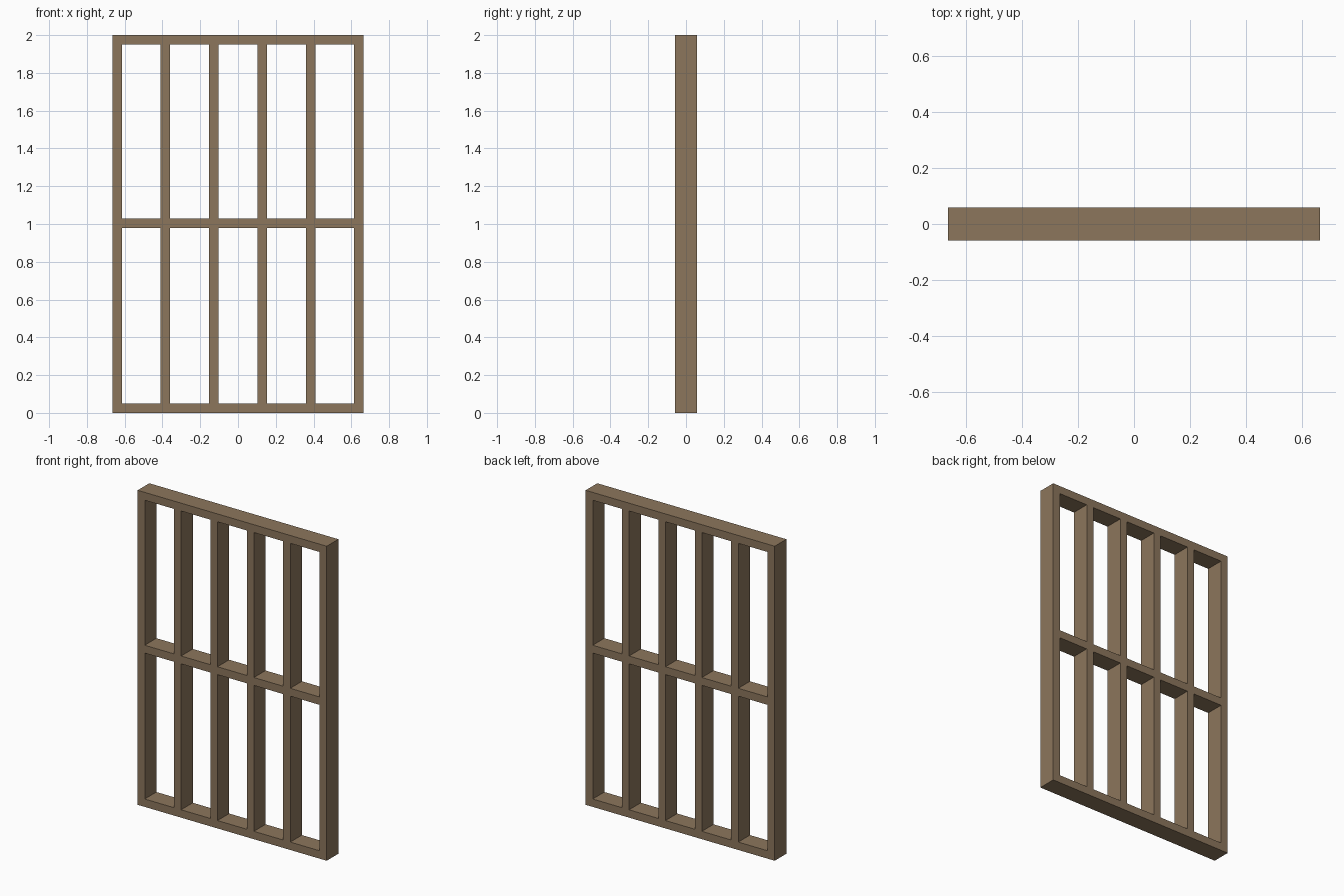
import bpy, bmesh

if "Cube" in bpy.data.objects:
    bpy.data.objects.remove(bpy.data.objects["Cube"])

HALF_W, HEIGHT, DEPTH, BAR = 0.665, 2.0, 0.117, 0.05
MID_Z = 1.003          # centre of the middle rail
BAYS = 5               # openings per row

wood = bpy.data.materials.new("brown wood")
wood.diffuse_color = (0.262, 0.181, 0.107, 1)
wood.use_nodes = True
wood.node_tree.nodes["Principled BSDF"].inputs["Base Color"].default_value = wood.diffuse_color

# Bar edges: each consecutive pair bounds one upright or one rail
pitch = (2 * HALF_W - BAR) / BAYS
xs = [v for i in range(BAYS + 1)
      for v in (-HALF_W + i * pitch, -HALF_W + i * pitch + BAR)]
zs = [v for z in (BAR / 2, MID_Z, HEIGHT - BAR / 2)
      for v in (z - BAR / 2, z + BAR / 2)]

# Front sheet of the lattice, leaving the openings empty
bm = bmesh.new()
grid = [[bm.verts.new((x, -DEPTH / 2, z)) for z in zs] for x in xs]
for i in range(len(xs) - 1):
    for j in range(len(zs) - 1):
        if i % 2 and j % 2:
            continue
        bm.faces.new((grid[i][j], grid[i + 1][j],
                      grid[i + 1][j + 1], grid[i][j + 1]))

# Give the uprights and rails their depth, keeping the front sheet
ext = bmesh.ops.extrude_face_region(bm, geom=bm.faces[:], use_keep_orig=True)
back = [g for g in ext["geom"] if isinstance(g, bmesh.types.BMVert)]
bmesh.ops.translate(bm, verts=back, vec=(0, DEPTH, 0))
bmesh.ops.recalc_face_normals(bm, faces=bm.faces[:])

mesh = bpy.data.meshes.new("lattice_frame")
bm.to_mesh(mesh)
bm.free()
mesh.materials.append(wood)
frame = bpy.data.objects.new("lattice_frame", mesh)
bpy.context.collection.objects.link(frame)
